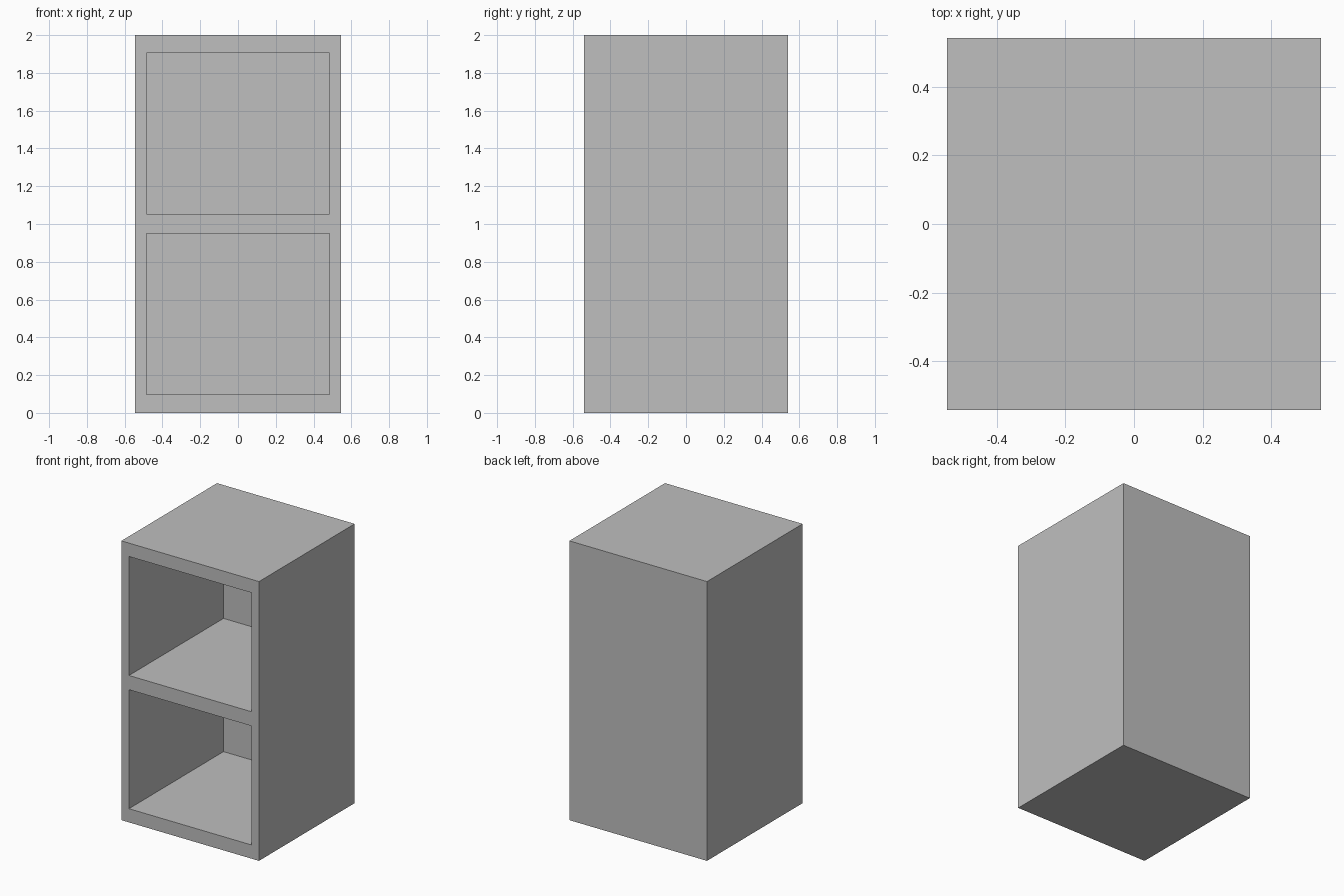
import bpy
from mathutils import Vector

default = bpy.data.objects.get("Cube")
if default:
    bpy.data.objects.remove(default, do_unlink=True)

WIDTH, DEPTH, HEIGHT = 1.09, 1.082, 2.0
OPENING_WIDTH = 0.97
BACK_INNER = DEPTH / 2 - 0.012      # inner face of the thin back panel
BAYS = [(0.098, 0.95), (1.052, 1.904)]  # floor and ceiling of each bay

grey = bpy.data.materials.new("light_grey")
grey.use_nodes = True
colour = (0.52, 0.52, 0.52, 1)
grey.diffuse_color = colour
grey.node_tree.nodes["Principled BSDF"].inputs["Base Color"].default_value = colour


def box(name, low, high):
    """Axis-aligned box between two corners."""
    low, high = Vector(low), Vector(high)
    bpy.ops.mesh.primitive_cube_add(size=1, location=(low + high) / 2)
    obj = bpy.context.object
    obj.name = name
    obj.scale = high - low
    bpy.ops.object.transform_apply(location=True, rotation=False, scale=True)
    obj.data.materials.append(grey)
    return obj


# Cabinet body
cabinet = box("shelf_cabinet", (-WIDTH / 2, -DEPTH / 2, 0), (WIDTH / 2, DEPTH / 2, HEIGHT))

# Two open bays hollowed from the front, leaving the middle shelf and back panel
for floor, ceiling in BAYS:
    cutter = box("bay_cutter", (-OPENING_WIDTH / 2, -DEPTH, floor),
                 (OPENING_WIDTH / 2, BACK_INNER, ceiling))
    cutter.hide_render = True
    bpy.context.view_layer.objects.active = cabinet
    cut = cabinet.modifiers.new("bay", 'BOOLEAN')
    cut.operation = 'DIFFERENCE'
    cut.solver = 'EXACT'
    cut.object = cutter
    bpy.ops.object.modifier_apply(modifier=cut.name)
    bpy.data.objects.remove(cutter, do_unlink=True)
